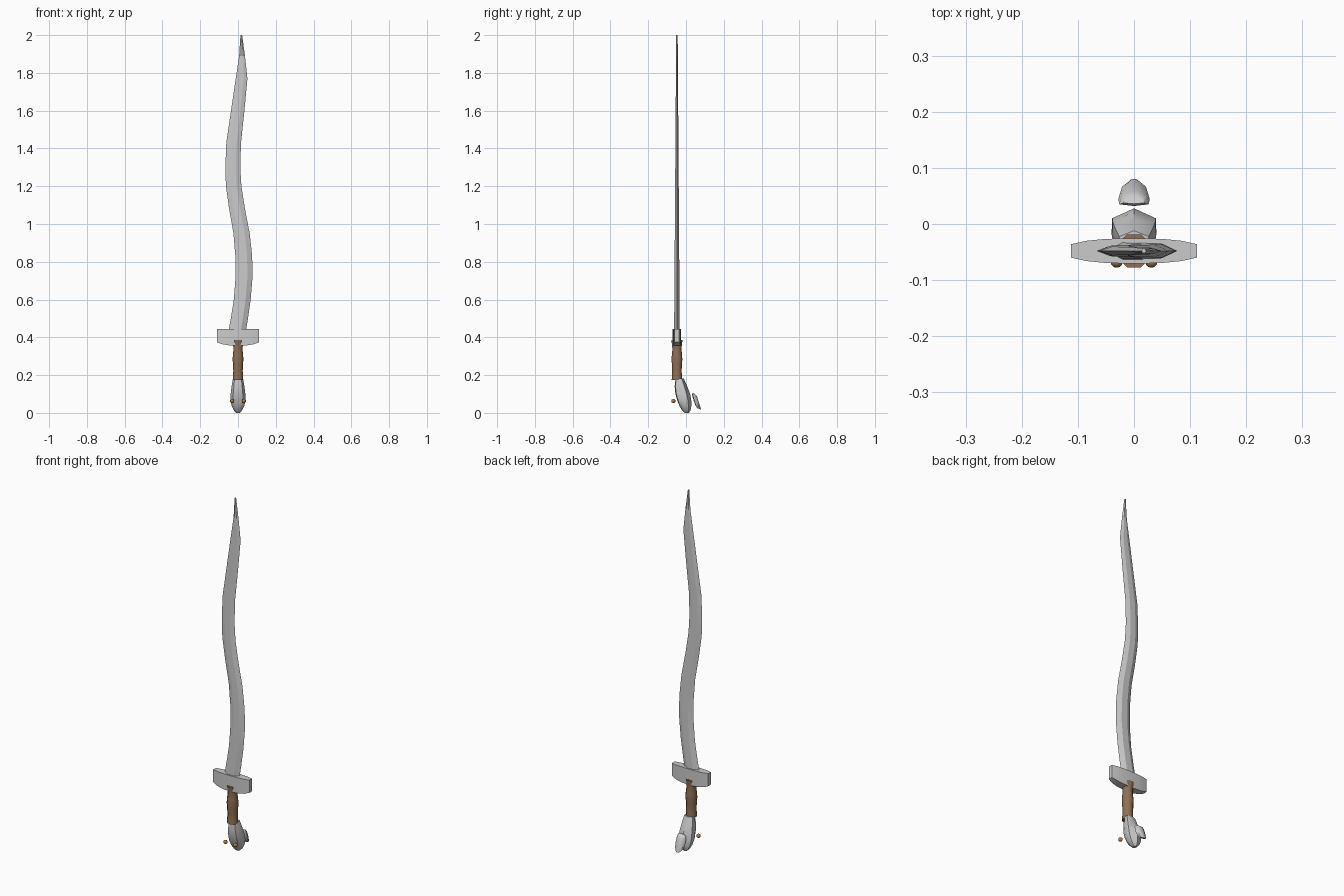
import bpy, bmesh, math

if "Cube" in bpy.data.objects:
    bpy.data.objects.remove(bpy.data.objects["Cube"])

YC = -0.048  # sword axis in depth


def material(name, rgb):
    m = bpy.data.materials.new(name)
    m.diffuse_color = (*rgb, 1)
    m.use_nodes = True
    m.node_tree.nodes["Principled BSDF"].inputs["Base Color"].default_value = m.diffuse_color
    return m


def finish(obj, mat=None, angle=35):
    if mat:
        obj.data.materials.append(mat)
    bpy.ops.object.select_all(action='DESELECT')
    obj.select_set(True)
    bpy.context.view_layer.objects.active = obj
    bpy.ops.object.shade_smooth_by_angle(angle=math.radians(angle))
    return obj


def loft(name, rings, mat=None, angle=35):
    """Skin a list of equal-length point rings and cap both ends."""
    bm = bmesh.new()
    vr = [[bm.verts.new(p) for p in ring] for ring in rings]
    n = len(vr[0])
    for a, b in zip(vr, vr[1:]):
        for i in range(n):
            j = (i + 1) % n
            bm.faces.new((a[i], a[j], b[j], b[i]))
    bm.faces.new(vr[0])
    bm.faces.new(vr[-1])
    bmesh.ops.recalc_face_normals(bm, faces=bm.faces)
    me = bpy.data.meshes.new(name)
    bm.to_mesh(me)
    bm.free()
    obj = bpy.data.objects.new(name, me)
    bpy.context.collection.objects.link(obj)
    return finish(obj, mat, angle)


wood = material("wood", (0.28, 0.16, 0.09))
amber = material("amber", (0.40, 0.22, 0.07))

# Wavy blade: (z, left edge, right edge), bevelled six-sided section
edges = [(0.42, -0.053, 0.04), (0.5, -0.038, 0.053), (0.6, -0.022, 0.067),
         (0.72, -0.013, 0.077), (0.83, -0.014, 0.075), (0.95, -0.024, 0.062),
         (1.08, -0.047, 0.037), (1.2, -0.064, 0.018), (1.3, -0.067, 0.012),
         (1.43, -0.062, 0.016), (1.6, -0.037, 0.034), (1.77, -0.012, 0.05),
         (1.89, 0.006, 0.037), (2.0, 0.013, 0.022)]
rings = []
for z, l, r in edges:
    t = 0.015 - 0.011 * (z - 0.42) / 1.58
    m, h = (l + r) / 2, (r - l) / 2
    rings.append([(m + h * u, YC + t * v, z) for u, v in
                  ((-1, 0), (-.4, -1), (.4, -1), (1, 0), (.4, 1), (-.4, 1))])
loft("blade", rings, angle=12)

# Crossguard: lofted along x, flat top and curved belly
rings = []
for x, d, zb in ((-.112, .012, .374), (-.085, .018, .364), (-.05, .0215, .358),
                 (0, .0225, .355), (.05, .0215, .358), (.085, .018, .364), (.112, .012, .374)):
    rings.append([(x, YC - d, .445), (x, YC + d, .445), (x, YC + d, zb), (x, YC - d, zb)])
loft("crossguard", rings)

# Wooden grip: faceted with soft swells
grip = [(0.175, .030), (0.2, .028), (0.225, .027), (0.255, .029), (0.285, .031),
        (0.31, .029), (0.335, .026), (0.36, .028), (0.385, .032)]
loft("grip", [[(r * math.cos(math.pi * (i + .5) / 4), YC + r * math.sin(math.pi * (i + .5) / 4), z)
               for i in range(8)] for z, r in grip], wood, 50)

# Animal head pommel: (z, front y, back y, half width), ridge down the back
head = [(0.182, -.055, -.012, .027), (0.14, -.06, .007, .034), (0.10, -.056, .022, .039),
        (0.065, -.046, .028, .040), (0.035, -.034, .028, .033),
        (0.012, -.020, .024, .021), (0.0, -.008, .015, .009)]
sect = ((0, 1), (.97, .76), (1, .4), (.65, .06), (0, 0), (-.65, .06), (-1, .4), (-.97, .76))
loft("head_pommel", [[(w * u, a + (b - a) * v, z) for u, v in sect] for z, a, b, w in head], angle=45)

# Jaw piece behind the head, tilted back
jaw = [(0.102, .036, .050, .019), (0.092, .032, .058, .026),
       (0.06, .041, .068, .028), (0.035, .050, .076, .025), (0.021, .060, .080, .015)]
loft("jaw", [[(w * u, a + (b - a) * v, z - .008 * (v - .5)) for u, v in
              ((0, 0), (1, .12), (.85, .65), (.3, 1), (-.3, 1), (-.85, .65), (-1, .12))]
             for z, a, b, w in jaw], angle=45)

# Eyes
for side, label in ((-1, "left"), (1, "right")):
    bpy.ops.mesh.primitive_uv_sphere_add(segments=12, ring_count=8, radius=.011,
                                         location=(side * .031, -.067, .063))
    eye = bpy.context.object
    eye.name = label + "_eye"
    finish(eye, amber, 60)
